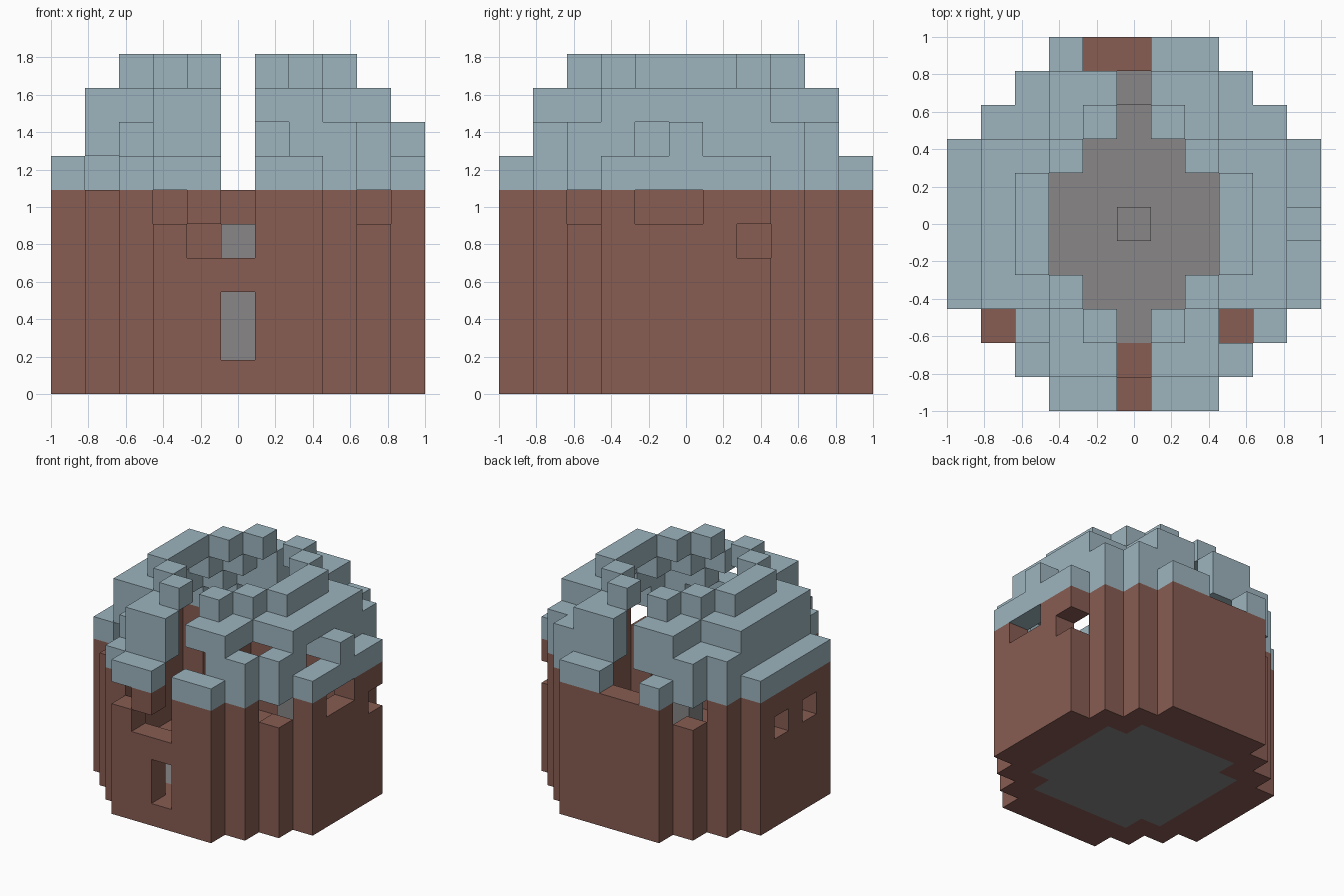
import bpy, bmesh, math
from mathutils import Vector

if "Cube" in bpy.data.objects:
    bpy.data.objects.remove(bpy.data.objects["Cube"], do_unlink=True)

U = 2 / 11          # block size
R = range(-5, 6)


def material(name, rgb):
    m = bpy.data.materials.new(name)
    m.use_nodes = True
    m.diffuse_color = (*rgb, 1)
    m.node_tree.nodes["Principled BSDF"].inputs["Base Color"].default_value = (*rgb, 1)
    return m


brick = material("brown_brick", (0.242, 0.107, 0.084))
slate = material("pale_blue", (0.337, 0.462, 0.515))
stone = material("grey_stone", (0.246, 0.24, 0.24))


def ring(layers, low, high):
    """Blocks whose squared distance from the axis lies within a range."""
    return {(i, j, k) for k in layers for i in R for j in R
            if low <= i * i + j * j <= high}


# Round wall with brown footing, one block thick
walls = ring(range(6), 25, 29) | ring([0], 14, 24)
walls -= {(0, -5, 1), (0, -5, 2)}                                   # front window
walls -= {(0, -5, 4), (-1, -5, 4), (0, -5, 5), (-2, -5, 5)}         # front breach
walls -= {(-5, 1, 4), (-5, -1, 4), (5, 2, 4)}                       # side windows
walls -= {(5, -1, 5), (5, 0, 5), (4, -3, 5), (-3, 4, 5)}            # broken top course

# Stepped dome, open on top and split by a slot
dome = ring([6], 20, 29) | ring([7], 16, 25) | ring([8], 13, 20) | ring([9], 8, 10)
dome = {c for c in dome if c[0] != 0
        and not (c[2] == 6 and c[0] ** 2 + c[1] ** 2 == 20)
        and not (c[2] == 8 and abs(c[0]) == abs(c[1]))}
dome -= {(-1, 5, 6), (-4, -3, 6), (-4, -3, 7), (3, -3, 7), (-5, 0, 7),
         (1, -4, 7), (-3, -4, 7), (4, -1, 7)}

# Stone floor, central pillar and a low block by the back wall
floor = ring([0], 0, 13)
pillar = {(0, 0, k) for k in range(1, 5)}
back_block = {(0, 4, k) for k in range(1, 3)}

solid = walls | dome | floor | pillar | back_block
AXES = [Vector(a) for a in ((1, 0, 0), (0, 1, 0), (0, 0, 1))]


def build(name, cells, mat):
    """Make the outer skin of a set of blocks."""
    bm = bmesh.new()
    for c in sorted(cells):
        centre = Vector(c) + Vector((0, 0, 0.5))
        for a in range(3):
            for s in (-1, 1):
                n = AXES[a] * s
                if tuple(int(v) for v in Vector(c) + n) in solid:
                    continue
                u, v = AXES[(a + 1) % 3], AXES[(a + 2) % 3] * s
                corners = (-u - v, u - v, u + v, v - u)
                bm.faces.new([bm.verts.new((centre + (n + q) / 2) * U) for q in corners])
    bmesh.ops.remove_doubles(bm, verts=bm.verts[:], dist=0.001)
    bmesh.ops.dissolve_limit(bm, angle_limit=math.radians(1),
                             verts=bm.verts[:], edges=bm.edges[:])
    mesh = bpy.data.meshes.new(name)
    bm.to_mesh(mesh)
    bm.free()
    mesh.materials.append(mat)
    bpy.context.collection.objects.link(bpy.data.objects.new(name, mesh))


build("round_wall", walls, brick)
build("stepped_dome", dome, slate)
build("stone_floor", floor, stone)
build("centre_pillar", pillar, stone)
build("back_block", back_block, stone)
